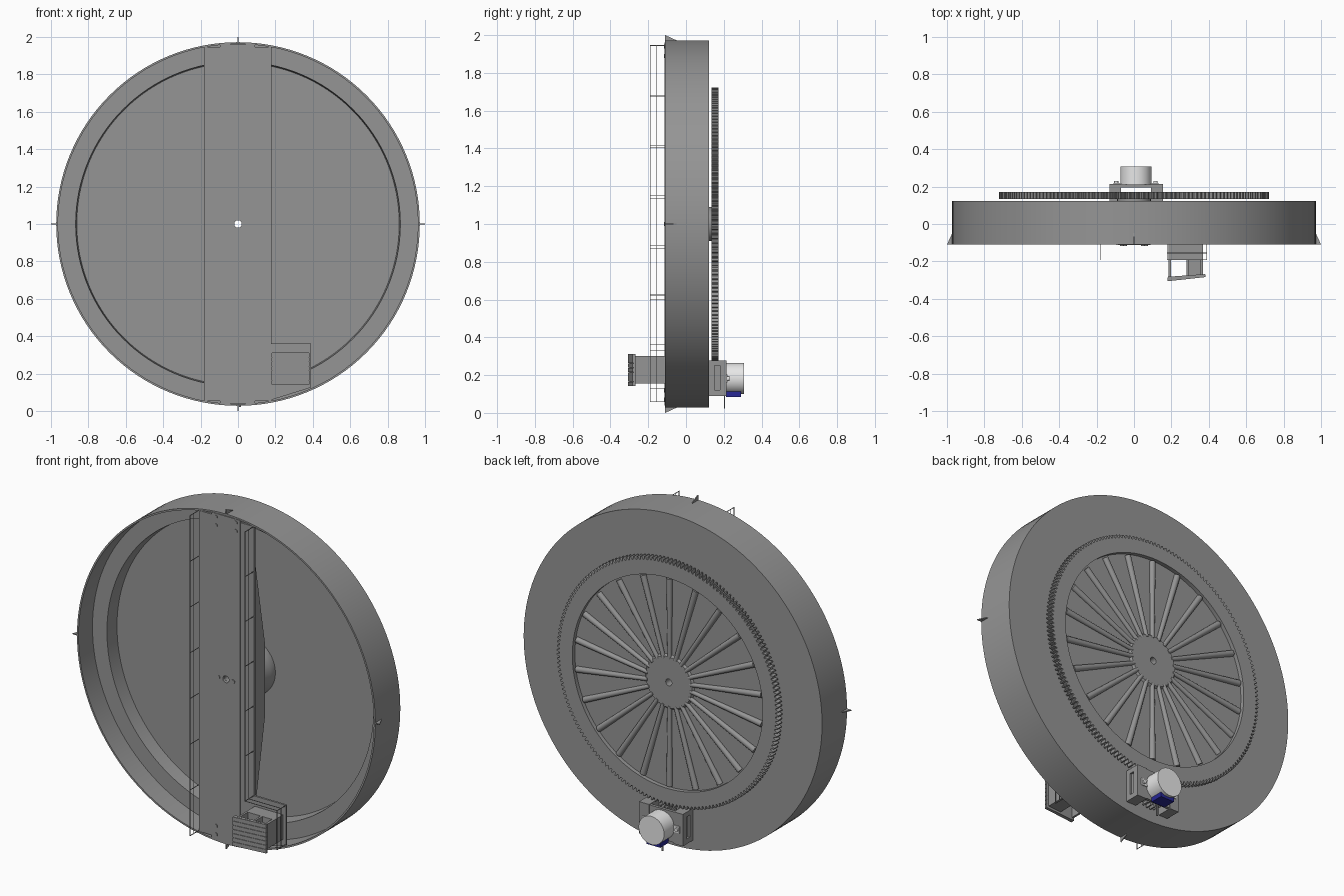
import bpy, bmesh, math
from mathutils import Matrix, Vector

old = bpy.data.objects.get("Cube")
if old:
    bpy.data.objects.remove(old, do_unlink=True)


def material(name, rgb):
    m = bpy.data.materials.new(name)
    m.use_nodes = True
    m.diffuse_color = (*rgb, 1)
    m.node_tree.nodes["Principled BSDF"].inputs["Base Color"].default_value = (*rgb, 1)
    return m


GREY = material("mid_grey", (0.3, 0.3, 0.3))
LIGHT = material("light_grey", (0.8, 0.8, 0.8))
BLUE = material("dark_blue", (0.02, 0.02, 0.3))


def finish(name, bm, mat=GREY, smooth=False):
    bmesh.ops.recalc_face_normals(bm, faces=bm.faces)
    me = bpy.data.meshes.new(name)
    bm.to_mesh(me)
    bm.free()
    me.materials.append(mat)
    ob = bpy.data.objects.new(name, me)
    bpy.context.collection.objects.link(ob)
    bpy.ops.object.select_all(action="DESELECT")
    ob.select_set(True)
    bpy.context.view_layer.objects.active = ob
    if smooth:
        bpy.ops.object.shade_smooth_by_angle(angle=math.radians(35))
    return ob


def lathe(name, profile, seg=128, centre=(0, 1), tooth=0, mat=GREY):
    """Closed (radius, y) profile turned about the y axis; outer points may get teeth."""
    bm = bmesh.new()
    rmax = max(r for r, y in profile)
    rings = []
    for k in range(seg):
        a = 2 * math.pi * k / seg
        ring = []
        for r, y in profile:
            if tooth and r == rmax and k % 4 > 1:
                r -= tooth
            ring.append(bm.verts.new((centre[0] + r * math.cos(a), y, centre[1] + r * math.sin(a))))
        rings.append(ring)
    n = len(profile)
    for k in range(seg):
        p, q = rings[k], rings[(k + 1) % seg]
        for i in range(n):
            j = (i + 1) % n
            bm.faces.new((p[i], p[j], q[j], q[i]))
    return finish(name, bm, mat, smooth=not tooth)


def add_box(bm, lo, hi):
    lo, hi = Vector(lo), Vector(hi)
    m = Matrix.Translation((lo + hi) / 2) @ Matrix.Diagonal((*(hi - lo), 1))
    bmesh.ops.create_cube(bm, size=1, matrix=m)


def boxes(name, items, mat=GREY):
    bm = bmesh.new()
    for lo, hi in items:
        add_box(bm, lo, hi)
    return finish(name, bm, mat)


def prism(name, pts, offset, mat=GREY):
    """Flat polygon of 3D points pushed along an offset."""
    bm = bmesh.new()
    f = bm.faces.new([bm.verts.new(p) for p in pts])
    ext = bmesh.ops.extrude_face_region(bm, geom=[f])
    bmesh.ops.translate(bm, verts=[v for v in ext["geom"] if isinstance(v, bmesh.types.BMVert)], vec=offset)
    return finish(name, bm, mat)


def rod(bm, a, b, r1, r2, seg=12):
    a, b = Vector(a), Vector(b)
    d = b - a
    m = Matrix.Translation((a + b) / 2) @ d.to_track_quat("Z", "Y").to_matrix().to_4x4()
    bmesh.ops.create_cone(bm, cap_ends=True, segments=seg, radius1=r1, radius2=r2, depth=d.length, matrix=m)


def cut(ob, cutter):
    cutter.hide_render = True
    mod = ob.modifiers.new("cut", "BOOLEAN")
    mod.operation, mod.object, mod.solver = "DIFFERENCE", cutter, "EXACT"
    bpy.context.view_layer.objects.active = ob
    bpy.ops.object.modifier_apply(modifier="cut")
    bpy.data.objects.remove(cutter, do_unlink=True)


# Stepped drum, open to the front, with a bored centre
lathe("drum", [(0.02, 0.122), (0.972, 0.122), (0.972, -0.11), (0.962, -0.11), (0.962, 0.02),
               (0.868, 0.02), (0.862, 0.105), (0.02, 0.105)])
lathe("inner_hub", [(0.02, -0.095), (0.09, -0.095), (0.17, 0.06), (0.17, 0.105), (0.02, 0.105)], 64)
lathe("rear_spacer", [(0.02, 0.12), (0.09, 0.12), (0.09, 0.137), (0.02, 0.137)], 48)

# Four pointed fins on the rim
bm = bmesh.new()
for k in range(4):
    rot = Matrix.Translation((0, 0, 1)) @ Matrix.Rotation(k * math.pi / 2, 4, "Y")
    sides = []
    for x in (-0.003, 0.003):
        sides.append([bm.verts.new(rot @ Vector((x, y, z)))
                      for y, z in ((-0.11, 0.965), (-0.11, 1.0), (-0.045, 0.97))])
    s, t = sides
    bm.faces.new(s)
    bm.faces.new(t[::-1])
    for i in range(3):
        j = (i + 1) % 3
        bm.faces.new((s[i], t[i], t[j], s[j]))
finish("rim_fins", bm)

# Front beam: wide flange, raised centre strip and tapered ribs behind
flange = boxes("beam_flange", [((-0.18, -0.108, 0.055), (0.18, -0.096, 1.945))])
strip = boxes("beam_strip", [((-0.095, -0.113, 0.04), (0.092, -0.1, 1.96))])
for part in (flange, strip):
    bm = bmesh.new()
    rod(bm, (0, -0.2, 1), (0, 0, 1), 0.02, 0.02, 32)
    cut(part, finish("bore_cutter", bm))
for side, x in (("left", 0.165), ("right", -0.175)):
    prism(side + "_beam_rib", [(x, -0.1, 0.22), (x, -0.1, 1.78), (x, 0.0, 1.22), (x, 0.0, 0.78)], (0.01, 0, 0))

# Beam bolts, in fours at each end and a pair by the bore
bm = bmesh.new()
spots = [(sx * 0.065, z) for sx in (-1, 1) for z in (0.07, 0.12, 1.89, 1.94)]
for x, z in spots + [(-0.048, 1), (0.048, 1)]:
    rod(bm, (x, -0.111, z), (x, -0.117, z), 0.011, 0.011, 16)
finish("beam_bolts", bm, smooth=True)

# Thin wire frames standing in front of the beam
w = 0.0015
bm = bmesh.new()


def wire(a, b):
    lo = [min(p, q) - w for p, q in zip(a, b)]
    hi = [max(p, q) + w for p, q in zip(a, b)]
    add_box(bm, lo, hi)


paths = [[(-0.18, 0.06), (-0.18, 1.945)],
         [(0.178, 1.945), (0.178, 0.36), (0.388, 0.36), (0.388, 0.13)]]
for path in paths:
    for (xa, za), (xb, zb) in zip(path, path[1:]):
        for y in (-0.19, -0.155):
            wire((xa, y, za), (xb, y, zb))
        count = max(1, round(abs(zb - za) / 0.27))
        for i in range(count + 1):
            t = i / count
            x, z = xa + (xb - xa) * t, za + (zb - za) * t
            wire((x, -0.19, z), (x, -0.108, z))
finish("wire_frames", bm)

# Corner plate and the hollow tray bracket on it
prism("corner_plate", [(0.18, -0.108, 0.36), (0.388, -0.108, 0.36), (0.388, -0.108, 0.125), (0.18, -0.108, 0.06)],
      (0, 0.012, 0))
boxes("tray_walls", [((0.185, -0.285, 0.155), (0.197, -0.1, 0.3)),
                     ((0.355, -0.275, 0.155), (0.37, -0.1, 0.3)),
                     ((0.28, -0.19, 0.155), (0.355, -0.1, 0.3)),
                     ((0.28, -0.275, 0.155), (0.292, -0.19, 0.3)),
                     ((0.292, -0.275, 0.155), (0.355, -0.19, 0.167)),
                     ((0.197, -0.19, 0.155), (0.28, -0.1, 0.3))])
for i in range(7):
    z = 0.142 + i * 0.0245
    prism("tray_front_slat", [(0.18, -0.306, z), (0.382, -0.284, z), (0.382, -0.27, z), (0.18, -0.285, z)],
          (0, 0, 0.0225))
prism("tray_front_back", [(0.182, -0.298, 0.142), (0.38, -0.278, 0.142), (0.38, -0.268, 0.142),
                          (0.182, -0.282, 0.142)], (0, 0, 0.17))

# Large toothed wheel with a recessed web and round tapered spokes
lathe("gear_wheel", [(0.02, 0.135), (0.722, 0.135), (0.722, 0.172), (0.62, 0.172), (0.62, 0.148),
                     (0.16, 0.148), (0.15, 0.16), (0.02, 0.16)], 720, tooth=0.018)
bm = bmesh.new()
for k in range(22):
    a = 2 * math.pi * (k + 0.5) / 22
    d = Vector((math.cos(a), 0, math.sin(a)))
    base = Vector((0, 0.152, 1))
    rod(bm, base + d * 0.14, base + d * 0.61, 0.012, 0.018)
finish("gear_spokes", bm, smooth=True)

# Motor bracket with slotted side walls
bracket = boxes("motor_bracket", [((-0.07, 0.195, 0.095), (0.09, 0.212, 0.275))])
for side, lo, hi in (("left", 0.09, 0.155), ("right", -0.13, -0.07)):
    foot = boxes(side + "_bracket_foot", [((lo, 0.12, 0.09), (hi, 0.215, 0.278))])
    edge = (hi - 0.012, hi + 0.02) if side == "left" else (lo - 0.02, lo + 0.012)
    cut(foot, boxes("slot_cutter", [((edge[0], 0.15, 0.12), (edge[1], 0.18, 0.25))]))

# Motor, its pinion, lugs, plug and lead
C = (0.01, 0.182)
bm = bmesh.new()
rod(bm, (C[0], 0.212, C[1]), (C[0], 0.308, C[1]), 0.083, 0.083, 64)
finish("motor_body", bm, LIGHT, smooth=True)
bm = bmesh.new()
for s in (-1, 1):
    add_box(bm, (C[0] + s * 0.095 - 0.025, 0.212, C[1] - 0.02), (C[0] + s * 0.095 + 0.025, 0.22, C[1] + 0.02))
    rod(bm, (C[0] + s * 0.105, 0.212, C[1]), (C[0] + s * 0.105, 0.23, C[1]), 0.011, 0.011, 16)
finish("motor_lugs", bm, LIGHT)
lathe("pinion", [(0.01, 0.135), (0.09, 0.135), (0.09, 0.172), (0.01, 0.172)], 88, C, tooth=0.015)
boxes("motor_plug", [((C[0] - 0.045, 0.212, 0.085), (C[0] + 0.045, 0.29, 0.125))], BLUE)
boxes("motor_lead", [((0.005, 0.2, 0.022), (0.015, 0.206, 0.1))])
